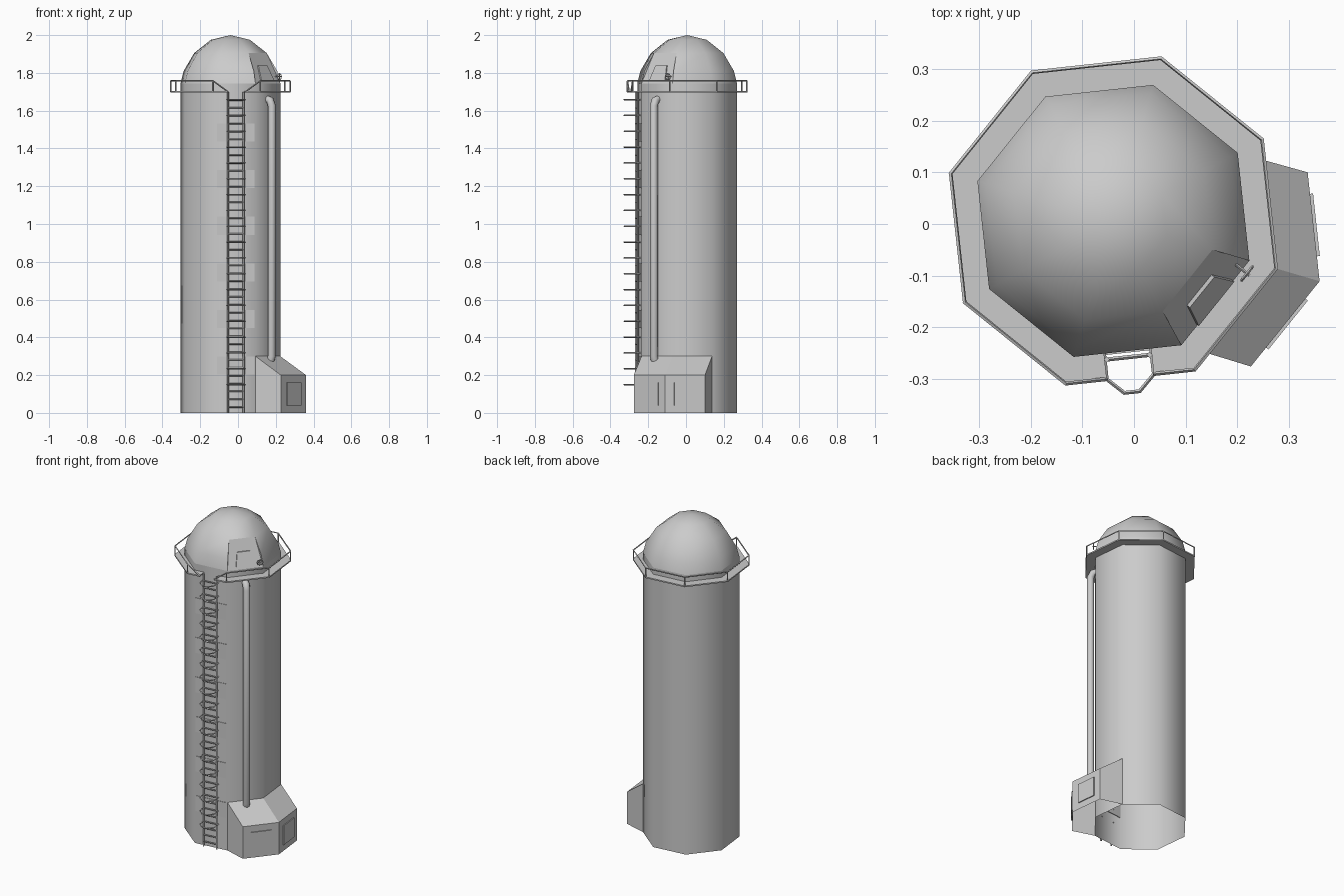
import bpy, bmesh, math
from mathutils import Vector

if "Cube" in bpy.data.objects:
    bpy.data.objects.remove(bpy.data.objects["Cube"])

C = Vector((-0.04, 0.006, 0))          # silo axis
R = 0.275                              # silo radius (8 sides)
A = R * math.cos(math.pi / 8)          # distance of a wall facet from the axis
FRONT, DOOR, RIGHT = -83.8, -38.8, 6.2  # facet directions in degrees


def corner(k, r, z):
    a = math.radians(-16.3 + 45 * k)
    return C + Vector((r * math.cos(a), r * math.sin(a), z))


def facet(ang, u, d, z):
    a = math.radians(ang)
    return C + Vector((math.cos(a), math.sin(a), 0)) * d + Vector((-math.sin(a), math.cos(a), 0)) * u + Vector((0, 0, z))


def mesh_obj(name, verts, faces, smooth=False):
    me = bpy.data.meshes.new(name)
    bm = bmesh.new()
    vs = [bm.verts.new(v) for v in verts]
    for f in faces:
        bm.faces.new([vs[i] for i in f])
    bmesh.ops.remove_doubles(bm, verts=bm.verts, dist=1e-5)
    bmesh.ops.recalc_face_normals(bm, faces=bm.faces)
    for f in bm.faces:
        f.smooth = smooth
    bm.to_mesh(me)
    bm.free()
    ob = bpy.data.objects.new(name, me)
    bpy.context.collection.objects.link(ob)
    return ob


HEX = [(0, 1, 2, 3), (7, 6, 5, 4), (0, 4, 5, 1), (1, 5, 6, 2), (2, 6, 7, 3), (3, 7, 4, 0)]


def slabs(name, specs):
    # each spec: facet angle, u0, u1, d0, d1, z0, z1
    verts, faces = [], []
    for ang, u0, u1, d0, d1, z0, z1 in specs:
        b = len(verts)
        verts += [facet(ang, u, d, z) for d in (d0, d1) for u, z in ((u0, z0), (u1, z0), (u1, z1), (u0, z1))]
        faces += [[b + i for i in f] for f in HEX]
    return mesh_obj(name, verts, faces)


def tubes(name, paths, radius, res=0, cyclic=False, smooth=False):
    cu = bpy.data.curves.new(name, 'CURVE')
    cu.dimensions = '3D'
    cu.bevel_depth = radius
    cu.bevel_resolution = res
    cu.use_fill_caps = True
    for path in paths:
        s = cu.splines.new('POLY')
        s.points.add(len(path) - 1)
        for p, co in zip(s.points, path):
            p.co = (*co, 1)
        s.use_cyclic_u = cyclic
        s.use_smooth = smooth
    tmp = bpy.data.objects.new(name + "_curve", cu)
    bpy.context.collection.objects.link(tmp)
    bpy.context.view_layer.update()
    me = bpy.data.meshes.new_from_object(tmp.evaluated_get(bpy.context.evaluated_depsgraph_get()))
    bpy.data.objects.remove(tmp)
    ob = bpy.data.objects.new(name, me)
    bpy.context.collection.objects.link(ob)
    return ob


def ring_shell(name, profile, skip=lambda row, k: False):
    verts = [corner(k, r, z) for r, z in profile for k in range(8)]
    faces = []
    for j in range(len(profile) - 1):
        for k in range(8):
            if skip(j, k):
                continue
            a, b = j * 8 + k, j * 8 + (k + 1) % 8
            faces.append((a, b, b + 8) if profile[j + 1][0] == 0 else (a, b, b + 8, a + 8))
    return mesh_obj(name, verts, faces, True)


# silo wall (open underneath) and dome with a cut facet for the hatch
ring_shell("silo_wall", [(R, 0), (R, 1.745)])
ring_shell("dome", [(R, 1.745), (0.258, 1.81), (0.2, 1.905), (0.108, 1.975), (0, 2.0)],
           lambda row, k: k == 7 and row < 2)

# sloping hatch panel with side cheeks
mesh_obj("hatch_panel", [corner(k, r, z) for k in (7, 8) for r, z in ((R, 1.745), (0.258, 1.81), (0.2, 1.905))],
         [(0, 3, 5, 2), (0, 2, 1), (3, 4, 5)])


def on_hatch(t, u, lift):
    return facet(DOOR, u, A + (0.185 - A) * t + lift, 1.745 + 0.16 * t)


mesh_obj("hatch_door", [on_hatch(t, u, l) for l in (-0.005, 0.007)
                        for t, u in ((0.06, -0.055), (0.06, 0.055), (0.58, 0.038), (0.58, -0.038))], HEX)

# valve wheel beside the hatch
circle = [facet(DOOR, 0.083 + 0.017 * math.cos(i * math.pi / 4), A + 0.012,
                1.78 + 0.017 * math.sin(i * math.pi / 4)) for i in range(8)]
tubes("valve_wheel", [circle], 0.003, cyclic=True)
tubes("valve_stem", [[facet(DOOR, 0.083, A - 0.03, 1.78), facet(DOOR, 0.083, A + 0.018, 1.78)],
                     [circle[0], circle[4]], [circle[2], circle[6]]], 0.003)

# walkway ring, notched at the ladder
RO, ZD = 0.332, 1.70
AO = RO * math.cos(math.pi / 8)
gap = 0.046
verts, faces = [], []
for k in range(8):
    quads = [[corner(k, R, ZD), corner(k, RO, ZD), corner(k + 1, RO, ZD), corner(k + 1, R, ZD)]]
    if k == 6:
        quads = [[corner(6, R, ZD), corner(6, RO, ZD), facet(FRONT, -gap, AO, ZD), facet(FRONT, -gap, A, ZD)],
                 [facet(FRONT, gap, A, ZD), facet(FRONT, gap, AO, ZD), corner(7, RO, ZD), corner(7, R, ZD)]]
    for q in quads:
        faces.append(range(len(verts), len(verts) + 4))
        verts += q
deck = mesh_obj("walkway", verts, faces)
sol = deck.modifiers.new("thickness", 'SOLIDIFY')
sol.thickness = 0.008
sol.offset = 0

# handrail sloping down to the deck at the ladder, with corner posts
rr = RO - 0.003
rail = [facet(FRONT, gap, AO - 0.003, ZD)] + [corner(k, rr, 1.758) for k in range(-1, 7)] \
    + [facet(FRONT, -gap, AO - 0.003, ZD)]
tubes("handrail", [rail], 0.004)
tubes("rail_posts", [[corner(k, rr, ZD), corner(k, rr, 1.758)] for k in range(8)], 0.004)

# ladder: rails, rungs and safety hoops
tubes("ladder_rails", [[facet(FRONT, s * 0.042, A + 0.012, 0), facet(FRONT, s * 0.042, A + 0.012, 1.7)]
                       for s in (-1, 1)], 0.006)
tubes("ladder_rungs", [[facet(FRONT, -0.042, A + 0.012, 0.03 + 0.0417 * i),
                        facet(FRONT, 0.042, A + 0.012, 0.03 + 0.0417 * i)] for i in range(40)], 0.004)
hoop = [(-0.046, -0.005), (-0.046, 0.05), (-0.015, 0.08), (0.015, 0.08), (0.046, 0.05), (0.046, -0.005)]
tubes("ladder_hoops", [[facet(FRONT, u, A + d, 0.15 + 0.0838 * i) for u, d in hoop] for i in range(19)], 0.004)

# thin wall plates behind the ladder
slabs("wall_plates", [(FRONT, -0.1, 0.1, A - 0.004, A + 0.003, z - 0.048, z + 0.048)
                      for z in [0.25 + 0.247 * i for i in range(6)]])

# vertical pipe bent into the wall at the top and the annex at the bottom
tubes("pipe", [[facet(DOOR, 0, A - 0.01, 1.66), facet(DOOR, 0, A + 0.015, 1.655), facet(DOOR, 0, A + 0.027, 1.625),
                facet(DOOR, 0, A + 0.027, 0.30), facet(DOOR, 0, A + 0.015, 0.27)]], 0.021, res=2, smooth=True)

# annex wrapped around two facets, open underneath
D = 0.385
plan_in = [corner(7, R, 0), corner(0, R, 0), corner(1, R, 0)]
plan_out = [facet(DOOR, -0.053, D, 0), corner(0, 0.417, 0), facet(RIGHT, 0.053, D, 0)]
up = lambda pts, z: [p + Vector((0, 0, z)) for p in pts]
mesh_obj("annex", plan_in + plan_out + up(plan_out, 0.2) + up(plan_in, 0.3),
         [(3, 4, 7, 6), (4, 5, 8, 7), (6, 7, 10, 9), (7, 8, 11, 10), (0, 3, 6, 9), (5, 2, 11, 8)])

# annex doors: frame plate and inner panel
doors = []
for ang, u in ((DOOR, 0.055), (RIGHT, -0.05)):
    doors.append((ang, u - 0.061, u + 0.061, D - 0.004, D + 0.006, 0.04, 0.16))
slabs("annex_doors", doors)
